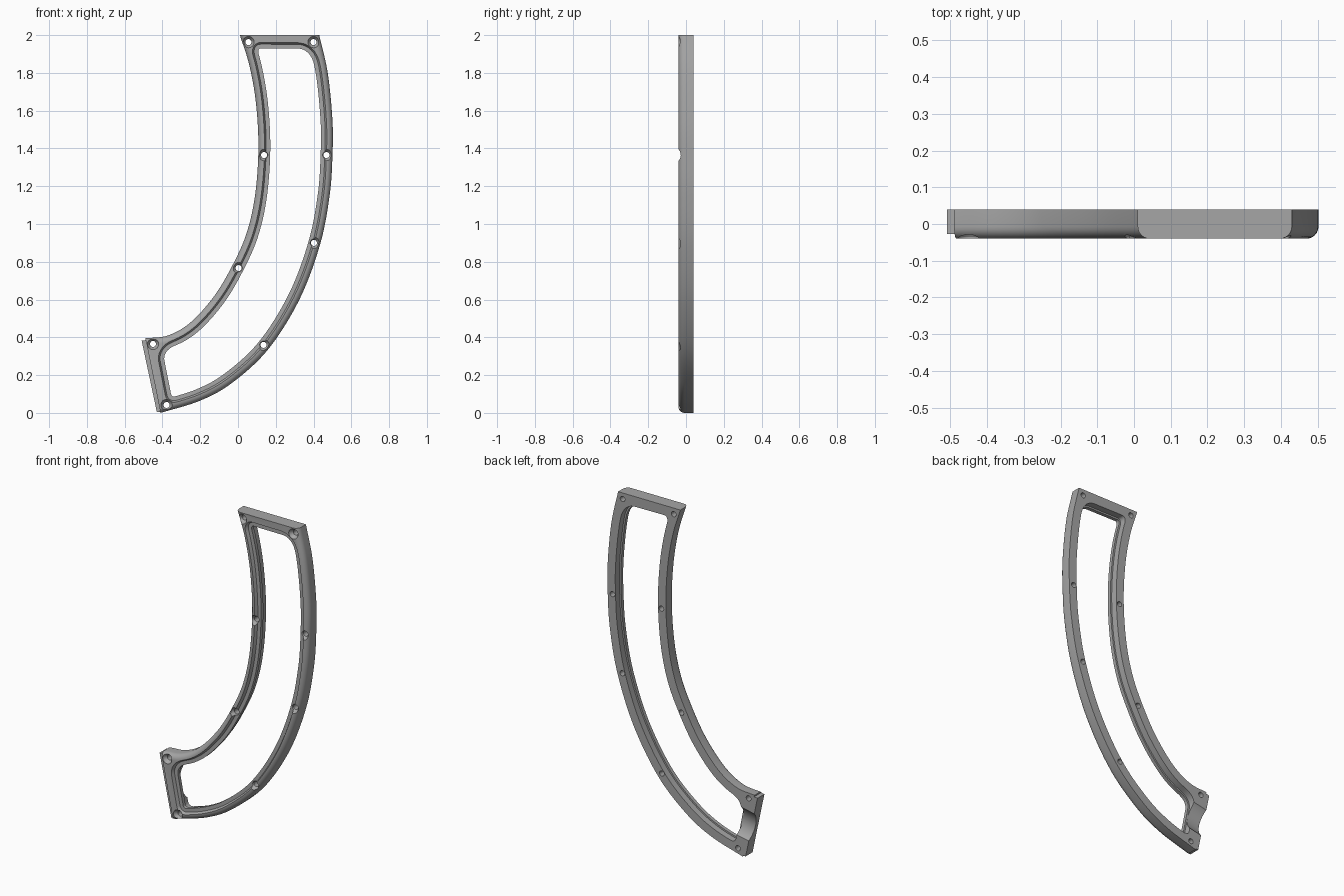
import bpy, bmesh, math
from mathutils import Vector, Matrix

cube = bpy.data.objects.get("Cube")
if cube:
    bpy.data.objects.remove(cube, do_unlink=True)

grey = bpy.data.materials.new("plain grey")
grey.use_nodes = True
grey.diffuse_color = (0.38, 0.38, 0.38, 1)
grey.node_tree.nodes["Principled BSDF"].inputs["Base Color"].default_value = (0.38, 0.38, 0.38, 1)

FRONT, BACK = -0.04, 0.04


def spline(ctrl, steps=9):
    """Smooth path through the control points."""
    p = [Vector(c) for c in ctrl]
    p = [2 * p[0] - p[1]] + p + [2 * p[-1] - p[-2]]
    path = []
    for a, b, c, d in zip(p, p[1:], p[2:], p[3:]):
        for i in range(steps):
            t = i / steps
            path.append(0.5 * (2 * b + (c - a) * t + (2 * a - 5 * b + 4 * c - d) * t * t
                               + (3 * b - a - 3 * c + d) * t ** 3))
    return path + [p[-2]]


def shift(path, dist, closed=False):
    """Move a path sideways, to the right of its direction."""
    out, n = [], len(path)
    for i, p in enumerate(path):
        before = path[i - 1] if closed or i else p
        after = path[(i + 1) % n] if closed or i < n - 1 else p
        d = (after - before).normalized()
        out.append(p + Vector((d.y, -d.x)) * dist)
    return out


def obj_from(bm, name):
    bmesh.ops.recalc_face_normals(bm, faces=bm.faces)
    me = bpy.data.meshes.new(name)
    bm.to_mesh(me)
    bm.free()
    ob = bpy.data.objects.new(name, me)
    bpy.context.collection.objects.link(ob)
    me.materials.append(grey)
    return ob


def loft(name, rings):
    """Closed solid through (outline, y) rings."""
    bm = bmesh.new()
    loops = [[bm.verts.new((p.x, y, p.y)) for p in ring] for ring, y in rings]
    for a, b in zip(loops, loops[1:]):
        for i in range(len(a)):
            j = (i + 1) % len(a)
            bm.faces.new((a[i], a[j], b[j], b[i]))
    bm.faces.new(loops[0])
    bm.faces.new(loops[-1])
    return obj_from(bm, name)


def cut(target, cutter):
    mod = target.modifiers.new("cut", 'BOOLEAN')
    mod.operation, mod.solver, mod.object = 'DIFFERENCE', 'EXACT', cutter
    bpy.context.view_layer.objects.active = target
    bpy.ops.object.modifier_apply(modifier=mod.name)


# Long edges, both running from the top to the lower end
outer = spline([(.43, 2), (.475, 1.8), (.5, 1.55), (.5, 1.36), (.485, 1.15), (.434, .89),
                (.325, .6), (.16, .337), (-.03, .16), (-.2, .065), (-.41, 0)])
inner = spline([(.01, 2), (.06, 1.84), (.095, 1.64), (.108, 1.4), (.09, 1.15), (.045, .95),
                (-.03, .78), (-.125, .62), (-.25, .48), (-.37, .41), (-.49, .395)])
end_low, end_high = outer[-1], inner[-1]
end_up = (end_high - end_low).normalized()
end_in = Vector((end_up.y, -end_up.x))


def body_ring(d):
    """Body outline with only the long edges moved inward."""
    o, n = shift(outer, d), shift(inner, -d)
    o[0], n[0] = outer[0] - Vector((d, 0)), inner[0] + Vector((d, 0))
    o[-1], n[-1] = end_low + end_up * d, end_high - end_up * d
    return o + n[::-1]


# Frame body, rounded along the front of both long edges
R = 0.033
rings = [(body_ring(0), BACK)]
for i in range(7):
    a = math.radians(15 * i)
    rings.append((body_ring(R * (1 - math.cos(a))), FRONT + R * (1 - math.sin(a))))
frame = loft("curved_frame", rings)

# Window outline with rounded corners
TOP, WALL, RIM = 1.93, 0.074, 0.063


def window_side(path, r_top, r_end):
    keep = [p for p in path if TOP - p.y > r_top and (p - end_low).dot(end_in) > WALL + r_end]
    lead, tail = (keep[0] - keep[1]), (keep[-1] - keep[-2])
    top = keep[0] + lead * ((TOP - keep[0].y) / lead.y)
    gap = WALL - (keep[-1] - end_low).dot(end_in)
    end = keep[-1] + tail * (gap / tail.dot(end_in))
    return keep, top, end


def corner(a, c, b):
    return [a * (1 - t) ** 2 + c * 2 * t * (1 - t) + b * t * t for t in (i / 8 for i in range(1, 9))]


right, rt, re = window_side(shift(outer, RIM), .08, .02)
left, lt, le = window_side(shift(inner, -RIM), .02, .06)
window = (right + corner(right[-1], re, re + end_up * .02)
          + corner(le - end_up * .06, le, left[-1])[:-1] + left[::-1]
          + corner(left[0], lt, lt + Vector((.02, 0)))
          + corner(rt - Vector((.08, 0)), rt, right[0])[:-1])


def window_ring(grow):
    return shift(window, -grow, True)


# Stepped window: sloped front recess, thin rim, wider back pocket
window_cut = loft("window_cutter", [
    (window_ring(.034), -.06), (window_ring(.031), FRONT), (window_ring(.022), -.022),
    (window_ring(0), -.022), (window_ring(0), 0), (window_ring(.01), 0), (window_ring(.01), .06)])

# Countersunk screw holes
screws = [(.055, 1.963), (.4, 1.963), (.138, 1.365), (.468, 1.365), (.402, .9),
          (.003, .767), (.135, .36), (-.45, .365), (-.378, .042)]


def circle(x, z, r, n=24):
    return [Vector((x + r * math.cos(2 * math.pi * i / n), z + r * math.sin(2 * math.pi * i / n)))
            for i in range(n)]


screw_cuts = [loft("screw_cutter", [(circle(x, z, .032), -.06), (circle(x, z, .03), -.035),
                                    (circle(x, z, .016), -.016), (circle(x, z, .016), .06)])
              for x, z in screws]

# Round scoop across the back of the lower end
bm = bmesh.new()
bmesh.ops.create_cone(bm, cap_ends=True, segments=64, radius1=.121, radius2=.121, depth=.24)
turn = Vector((end_in.x, 0, end_in.y)).to_track_quat('Z', 'Y').to_matrix().to_4x4()
mid = (end_low + end_high) / 2
bmesh.ops.transform(bm, matrix=Matrix.Translation((mid.x, .121, mid.y)) @ turn, verts=bm.verts)
scoop_cut = obj_from(bm, "scoop_cutter")

# Thin stepped lip on the lower end
lip_shape = [Vector(p) for p in ((-.51, .382), (-.43, .006), (-.411, .006), (-.488, .385))]
lip = loft("end_lip", [(lip_shape, BACK), (lip_shape, -.027)])

for cutter in [window_cut, scoop_cut] + screw_cuts:
    cut(frame, cutter)
cut(lip, scoop_cut)
for cutter in [window_cut, scoop_cut] + screw_cuts:
    bpy.data.objects.remove(cutter, do_unlink=True)

# Smooth curves, sharp steps
for ob in (frame, lip):
    bpy.ops.object.select_all(action='DESELECT')
    ob.select_set(True)
    bpy.context.view_layer.objects.active = ob
    bpy.ops.object.shade_smooth_by_angle(angle=math.radians(30))
